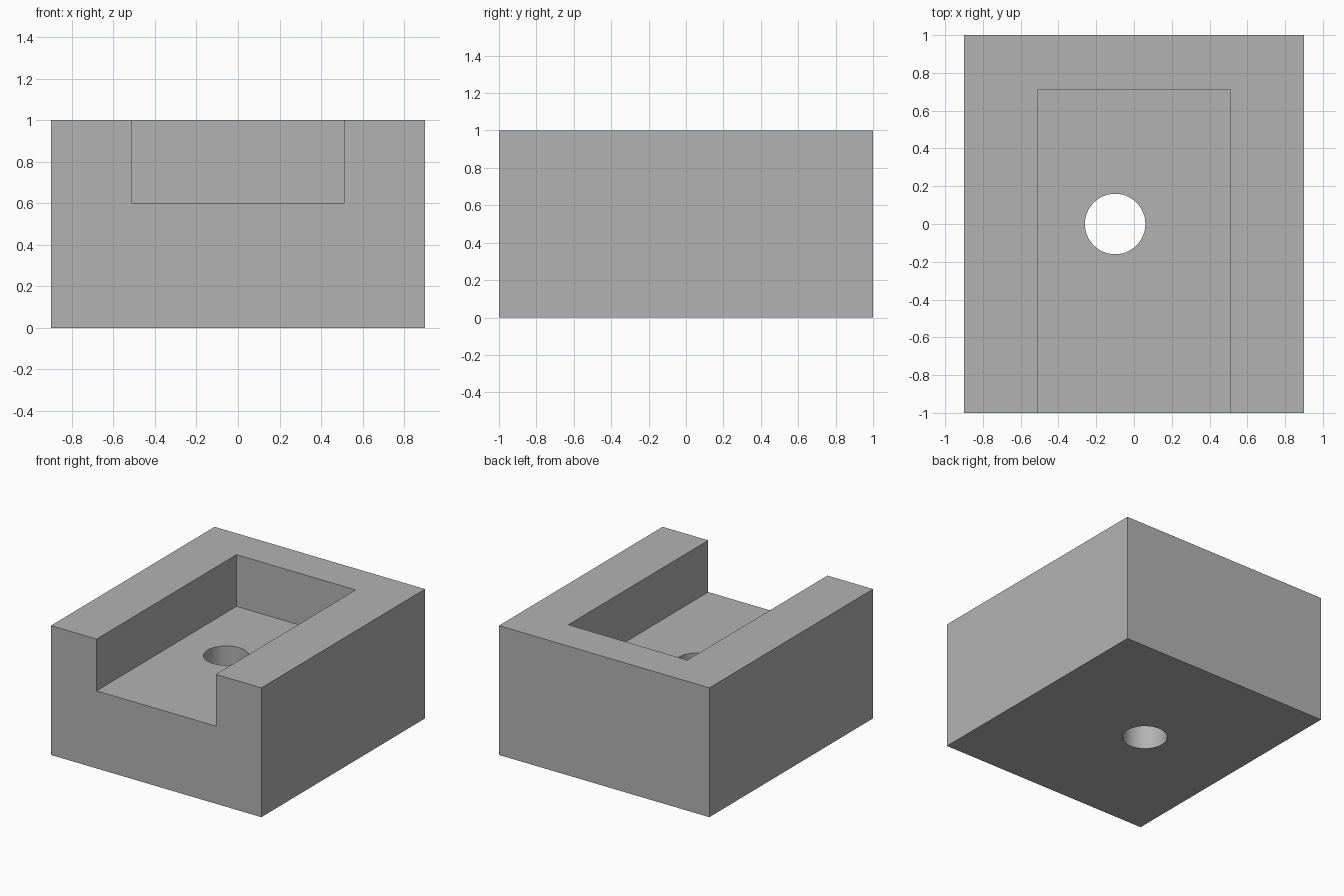
import bpy

cube = bpy.data.objects.get("Cube")
if cube:
    bpy.data.objects.remove(cube, do_unlink=True)

# Single grey material
grey = bpy.data.materials.new("plain grey")
grey.use_nodes = True
colour = (0.45, 0.45, 0.45, 1)
grey.diffuse_color = colour
grey.node_tree.nodes["Principled BSDF"].inputs["Base Color"].default_value = colour


def box(name, low, high):
    centre = [(a + b) / 2 for a, b in zip(low, high)]
    bpy.ops.mesh.primitive_cube_add(size=1, location=centre)
    obj = bpy.context.object
    obj.name = name
    obj.scale = [b - a for a, b in zip(low, high)]
    bpy.ops.object.transform_apply(location=True, rotation=False, scale=True)
    obj.data.materials.append(grey)
    return obj


# Solid block
block = box("block", (-0.9, -1, 0), (0.9, 1, 1))

# Slot open at the front and top
slot = box("slot_cutter", (-0.51, -1.2, 0.6), (0.51, 0.71, 1.2))

# Round hole through the slot floor
bpy.ops.mesh.primitive_cylinder_add(vertices=64, radius=0.16, depth=1,
                                    location=(-0.1, 0, 0.3))
hole = bpy.context.object
hole.name = "hole_cutter"
hole.data.materials.append(grey)

# Cut both shapes out of the block
bpy.ops.object.select_all(action="DESELECT")
block.select_set(True)
bpy.context.view_layer.objects.active = block
for cutter in (slot, hole):
    cut = block.modifiers.new(cutter.name, "BOOLEAN")
    cut.operation = "DIFFERENCE"
    cut.solver = "EXACT"
    cut.object = cutter
    bpy.ops.object.modifier_apply(modifier=cut.name)
    bpy.data.objects.remove(cutter, do_unlink=True)

# Smooth hole wall with crisp block edges
bpy.ops.object.shade_smooth_by_angle()
